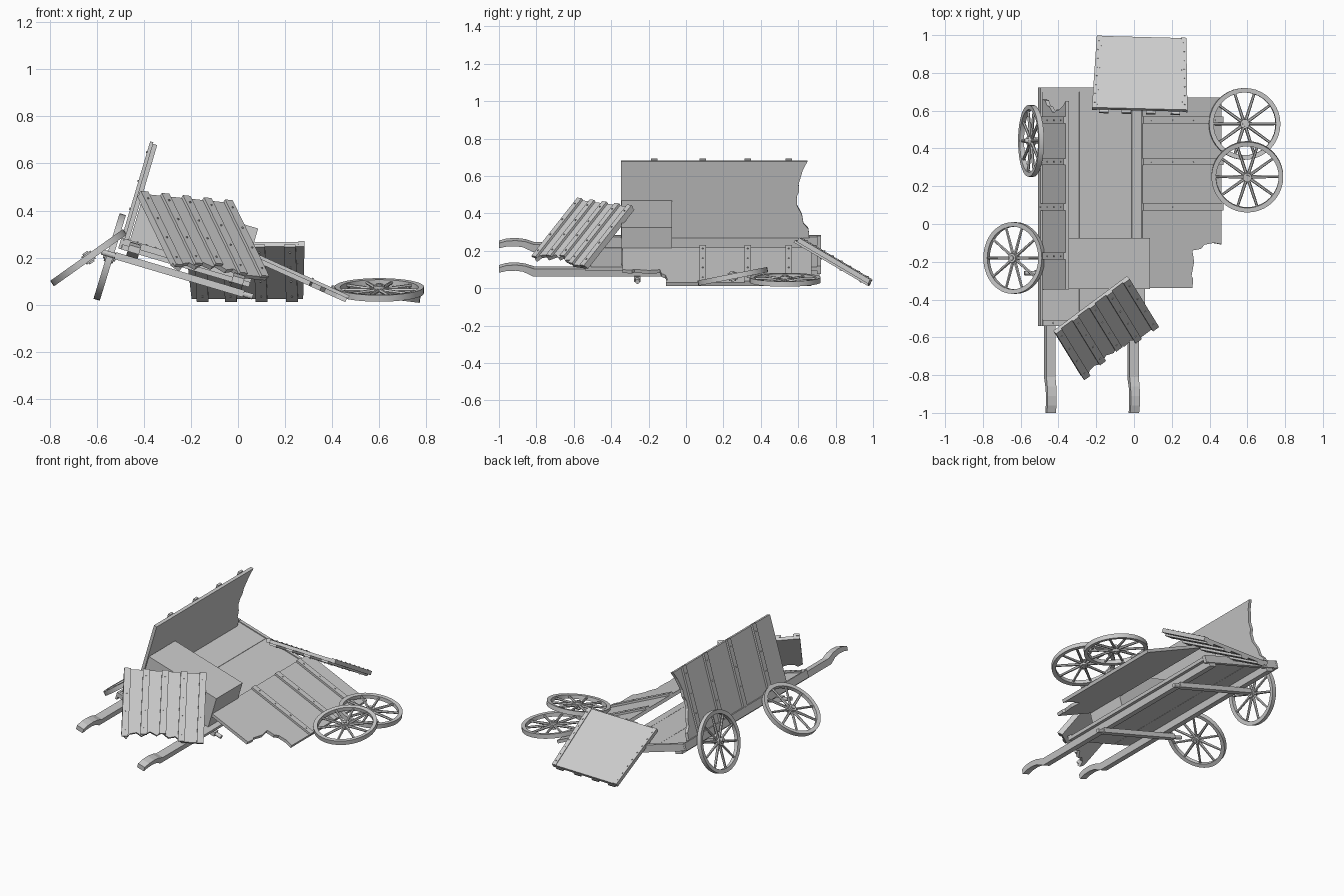
import bpy, bmesh
from math import radians, pi, cos, sin
from mathutils import Matrix, Vector

if "Cube" in bpy.data.objects:
    bpy.data.objects.remove(bpy.data.objects["Cube"])

I = Matrix.Identity(4)


def frame(origin, x, y):
    """Matrix from an origin and two perpendicular directions."""
    x = Vector(x).normalized()
    z = x.cross(Vector(y)).normalized()
    y = z.cross(x)
    m = Matrix((x, y, z)).transposed().to_4x4()
    m.translation = origin
    return m


def finish(name, bm, m, smooth=False):
    bmesh.ops.recalc_face_normals(bm, faces=bm.faces)
    me = bpy.data.meshes.new(name)
    bm.to_mesh(me)
    bm.free()
    ob = bpy.data.objects.new(name, me)
    bpy.context.collection.objects.link(ob)
    ob.matrix_world = m
    if smooth:
        for p in me.polygons:
            p.use_smooth = True
        bpy.context.view_layer.objects.active = ob
        ob.select_set(True)
        bpy.ops.object.shade_smooth_by_angle(angle=radians(35))
        ob.select_set(False)
    return ob


def box(bm, x0, x1, y0, y1, z0, z1):
    c = ((x0 + x1) / 2, (y0 + y1) / 2, (z0 + z1) / 2)
    s = Matrix.Diagonal((x1 - x0, y1 - y0, z1 - z0, 1))
    bmesh.ops.create_cube(bm, size=1, matrix=Matrix.Translation(c) @ s)


def prism(bm, pts, z0, z1, m=I):
    lo = [bm.verts.new(m @ Vector((x, y, z0))) for x, y in pts]
    hi = [bm.verts.new(m @ Vector((x, y, z1))) for x, y in pts]
    bm.faces.new(lo)
    bm.faces.new(hi)
    n = len(pts)
    for i in range(n):
        j = (i + 1) % n
        bm.faces.new((lo[i], lo[j], hi[j], hi[i]))


def cyl(bm, r, z0, z1, seg, m=I):
    bmesh.ops.create_cone(bm, cap_ends=True, segments=seg, radius1=r, radius2=r,
                          depth=z1 - z0, matrix=m @ Matrix.Translation((0, 0, (z0 + z1) / 2)))


def rivets(bm, pts, z, side):
    for x, y in pts:
        cyl(bm, 0.0045, min(z, z + side * 0.004), max(z, z + side * 0.004), 6,
            Matrix.Translation((x, y, 0)))


def panel(name, m, outline, battens, side, width=0.036, thick=0.02):
    """Board in local xy with riveted battens (x, y0, y1) on one face."""
    bm = bmesh.new()
    h = thick / 2
    prism(bm, outline, -h, h)
    finish(name, bm, m)
    bm = bmesh.new()
    for x, y0, y1 in battens:
        a, b = side * (h - 0.001), side * (h + 0.013)
        box(bm, x - width / 2, x + width / 2, y0, y1, min(a, b), max(a, b))
        rivets(bm, [(x, y0 + (y1 - y0) * t) for t in (0.1, 0.37, 0.63, 0.9)], b, side)
    finish(name + "_battens", bm, m)


def wheel(name, loc, rot_axis, deg, r=0.19, spokes=10):
    m = Matrix.Translation(loc) @ Matrix.Rotation(radians(deg), 4, rot_axis)
    bm = bmesh.new()
    seg = 40
    # rim with rectangular section
    rings = []
    for i in range(seg):
        a = 2 * pi * i / seg
        rings.append([bm.verts.new((cos(a) * q, sin(a) * q, z)) for q, z in
                      ((r, -0.014), (r, 0.014), (r - 0.024, 0.012), (r - 0.024, -0.012))])
    for i in range(seg):
        p, q = rings[i], rings[(i + 1) % seg]
        for k in range(4):
            l = (k + 1) % 4
            bm.faces.new((p[k], q[k], q[l], p[l]))
    # hub and spokes
    cyl(bm, 0.024, -0.02, 0.02, 16)
    cyl(bm, 0.013, -0.027, 0.027, 12)
    for i in range(spokes):
        turn = Matrix.Rotation(2 * pi * i / spokes, 4, 'Z') @ Matrix.Rotation(pi / 2, 4, 'Y')
        bmesh.ops.create_cone(bm, cap_ends=True, segments=6, radius1=0.009, radius2=0.007,
                              depth=r - 0.03, matrix=turn @ Matrix.Translation((0, 0, r / 2)))
    finish(name, bm, m, True)


# tilted cart frame: x across, y along, z normal to the floor
BED = Matrix.Translation((-0.225, 0, 0.155)) @ Matrix.Rotation(radians(16.5), 4, 'Y')
SIDE = frame((0, 0, 0), (0, 1, 0), (0, 0, 1))

# floor planks
bm = bmesh.new()
cuts = [-0.285, -0.08, 0.21, 0.285]
for a, b, end in zip(cuts, cuts[1:], (0.72, 0.715, 0.70)):
    box(bm, a + 0.001, b - 0.001, -0.54, end, 0.02, 0.04)
finish("floor_planks", bm, BED)

# left curb, front and rear cross strips
bm = bmesh.new()
box(bm, -0.296, -0.284, -0.54, 0.722, 0.0, 0.048)
box(bm, -0.283, 0.283, -0.54, -0.508, 0.039, 0.048)
box(bm, -0.283, 0.283, 0.70, 0.722, 0.0, 0.046)
rivets(bm, [(-0.265 + 0.04 * i, -0.524) for i in range(14)], 0.048, 1)
finish("floor_trim", bm, BED)

# shafts that run on under the floor as sills
SHAFT = [(0.715, -0.02), (0.715, 0.02), (-0.81, 0.02), (-0.86, 0.037), (-0.91, 0.043),
         (-0.96, 0.04), (-1.0, 0.028), (-1.0, 0.0), (-0.96, 0.009), (-0.91, 0.011),
         (-0.87, 0.005), (-0.82, -0.02)]
for side, u in (("left", -0.23), ("right", 0.23)):
    bm = bmesh.new()
    prism(bm, SHAFT, u - 0.025, u + 0.025, SIDE)
    finish(side + "_shaft", bm, BED)

# axles
for name, y in (("front_axle", -0.26), ("rear_axle", 0.44)):
    bm = bmesh.new()
    box(bm, -0.30, 0.27, y - 0.017, y + 0.017, -0.048, -0.018)
    cyl(bm, 0.012, -0.36, 0.31, 12,
        Matrix.Translation((0, y, -0.034)) @ Matrix.Rotation(pi / 2, 4, 'Y'))
    finish(name, bm, BED)

# seat chest
bm = bmesh.new()
box(bm, -0.258, 0.25, -0.345, -0.075, 0.04, 0.25)
finish("seat_chest", bm, BED)

# standing left wall with broken rear edge
rows = (-0.17, 0.09, 0.33, 0.55)
panel("left_wall", BED @ SIDE @ Matrix.Translation((0, 0, -0.272)),
      [(-0.348, 0.03), (-0.348, 0.468), (0.65, 0.468), (0.625, 0.42), (0.602, 0.34),
       (0.605, 0.30), (0.592, 0.27), (0.594, 0.22), (0.62, 0.17), (0.628, 0.12),
       (0.655, 0.09), (0.66, 0.03)],
      [(y, 0.0, 0.475) for y in rows], -1)

# fallen right wall with broken front corner
panel("fallen_right_wall", frame((0.46, 0, 0.02), (0, 1, 0), (-0.41, 0, 0.185)),
      [(-0.34, 0.46), (-0.34, 0.17), (-0.29, 0.165), (-0.275, 0.175), (-0.2, 0.16),
       (-0.14, 0.17), (-0.132, 0.12), (-0.11, 0.10), (-0.1, 0.045), (-0.108, 0.0),
       (0.67, 0.0), (0.67, 0.46)],
      [(y, -0.005, 0.46) for y in rows[1:]], 1)

# fallen tailgate, battens underneath, riveted edge strips above
TAIL = (Matrix.Translation((0.04, 0.985, 0.034)) @ Matrix.Rotation(radians(-1.5), 4, 'Z')
        @ frame((0, 0, 0), (-1, 0, 0), (0, -0.85, 0.50)))
panel("tailgate", TAIL, [(-0.233, 0), (0.233, 0), (0.25, 0.44), (-0.25, 0.44)],
      [(x, -0.003, 0.455) for x in (-0.19, -0.06, 0.07, 0.19)], -1, 0.05)
bm = bmesh.new()
for s in (-1, 1):
    prism(bm, [(s * 0.21, 0), (s * 0.237, 0), (s * 0.253, 0.442), (s * 0.226, 0.442)], -0.012, 0.014)
    rivets(bm, [(s * (0.225 + 0.002 * i), 0.03 + 0.054 * i) for i in range(8)], 0.014, 1)
finish("tailgate_edge_strips", bm, TAIL)

# slanted front board with broken lower edge
panel("fallen_front_board", frame((-0.27, -0.82, 0.15), (0.39, 0.29, -0.04), (-0.155, 0.24, 0.31)),
      [(0, 0.03), (0.03, 0.0), (0.05, 0.03), (0.09, 0.04), (0.12, 0.02), (0.17, 0.05),
       (0.21, 0.03), (0.24, 0.05), (0.28, 0.02), (0.32, 0.03), (0.36, 0.0), (0.488, 0.0),
       (0.488, 0.43), (0, 0.43)],
      [(0.02, 0.01, 0.434), (0.132, 0.03, 0.434), (0.244, 0.04, 0.434),
       (0.356, 0.0, 0.434), (0.468, -0.005, 0.434)], 1, 0.04)

# wheels
wheel("front_left_wheel", (-0.635, -0.18, 0.20), 'Y', -35.4)
wheel("rear_left_wheel", (-0.545, 0.44, 0.203), 'Y', -73)
wheel("loose_wheel_lower", (0.585, 0.53, 0.045), 'Y', 7)
wheel("loose_wheel_upper", (0.60, 0.25, 0.063), 'X', 11)
